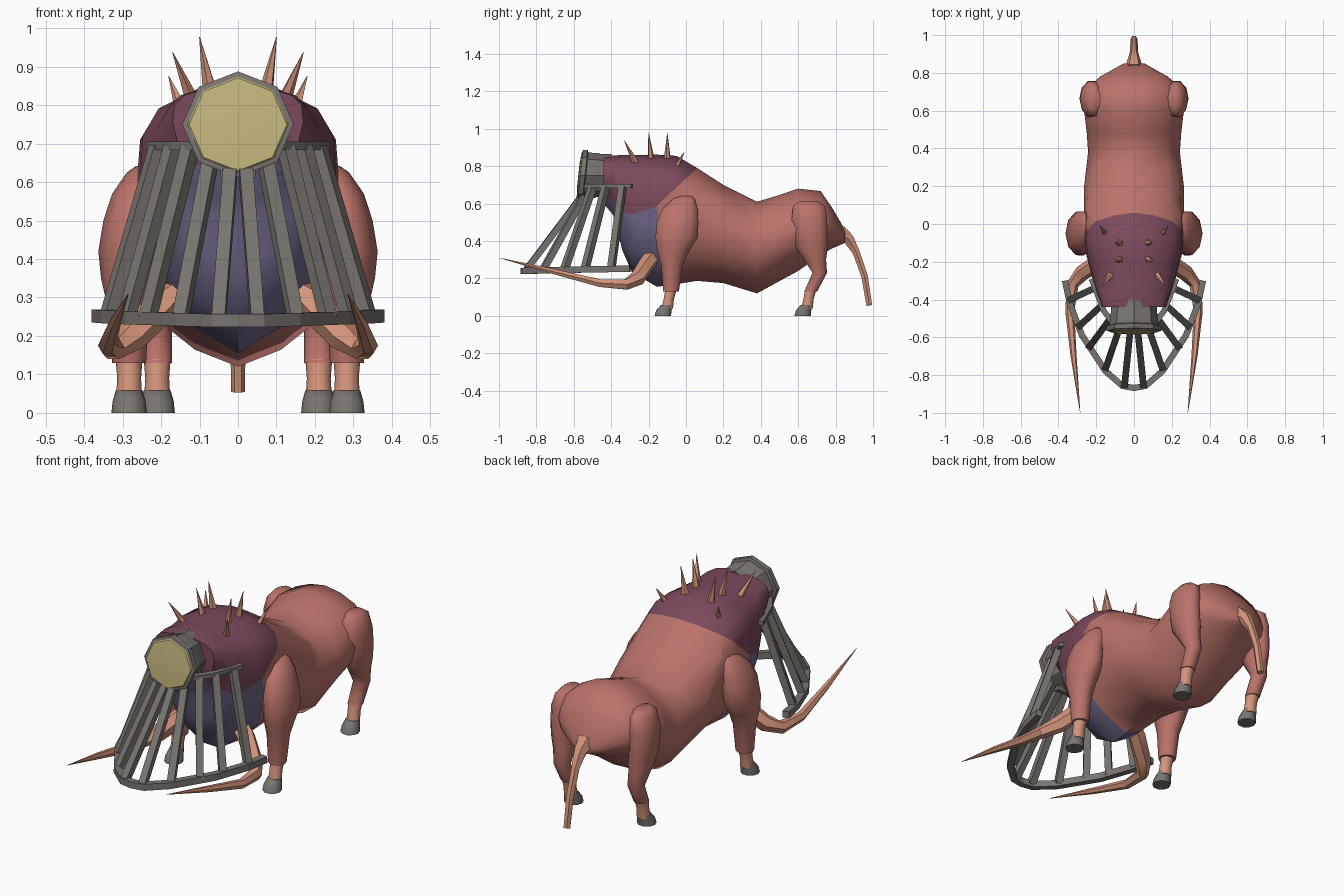
import bpy, bmesh, math
from mathutils import Vector as V

cube = bpy.data.objects.get("Cube")
if cube:
    bpy.data.objects.remove(cube, do_unlink=True)


def material(name, *rgb):
    m = bpy.data.materials.new(name)
    m.use_nodes = True
    m.diffuse_color = (*rgb, 1)
    m.node_tree.nodes["Principled BSDF"].inputs["Base Color"].default_value = (*rgb, 1)
    return m


RED = material("red hide", .49, .17, .145)
MAROON = material("maroon cape", .20, .068, .11)
VIOLET = material("violet chest", .17, .14, .26)
FLESH = material("pale flesh", .66, .30, .20)
GREY = material("iron grey", .19, .175, .16)
YELLOW = material("lamp yellow", .54, .46, .20)
UP = V((0, 0, 1))


def finish(name, bm, mats, angle=38):
    bmesh.ops.recalc_face_normals(bm, faces=bm.faces[:])
    me = bpy.data.meshes.new(name)
    bm.to_mesh(me)
    bm.free()
    for m in mats:
        me.materials.append(m)
    ob = bpy.data.objects.new(name, me)
    bpy.context.collection.objects.link(ob)
    if angle:
        bpy.ops.object.select_all(action='DESELECT')
        ob.select_set(True)
        bpy.context.view_layer.objects.active = ob
        bpy.ops.object.shade_smooth_by_angle(angle=math.radians(angle))
    return ob


def skin(rings):
    """Bridge closed rings of points and cap both ends."""
    bm = bmesh.new()
    loops = [[bm.verts.new(p) for p in ring] for ring in rings]
    n = len(loops[0])
    for a, b in zip(loops, loops[1:]):
        for i in range(n):
            j = (i + 1) % n
            bm.faces.new((a[i], a[j], b[j], b[i]))
    bm.faces.new(loops[0])
    bm.faces.new(loops[-1])
    return bm


def circle(n):
    return [(math.cos(a), math.sin(a)) for a in (math.tau * i / n for i in range(n))]


def column(name, rows, mat, side=1, n=10):
    """Stack of level ellipses: x, y, z, x radius, y radius."""
    rings = [[(side * (x + rx * c), y + ry * s, z) for c, s in circle(n)]
             for x, y, z, rx, ry in rows]
    return finish(name, skin(rings), [mat], 50)


def frames(path):
    """Point, sideways and upward directions along a path."""
    for i, p in enumerate(path):
        t = (path[min(i + 1, len(path) - 1)] - path[max(i - 1, 0)]).normalized()
        s = t.cross(UP).normalized()
        yield p, s, s.cross(t)


def tube(name, rows, mat, side=1, n=6):
    path = [V((side * x, y, z)) for x, y, z, r in rows]
    rings = [[p + (s * c + u * d) * row[3] for c, d in circle(n)]
             for (p, s, u), row in zip(frames(path), rows)]
    return finish(name, skin(rings), [mat])


def strip(name, path, width, height):
    corners = ((1, 1), (1, -1), (-1, -1), (-1, 1))
    rings = [[p + s * a * width / 2 + u * b * height / 2 for a, b in corners]
             for p, s, u in frames([V(p) for p in path])]
    return finish(name, skin(rings), [GREY], 0)


# Body: a broad chest section blending to a rounder rump section
chest = [(0, 1), (.42, .94), (.81, .8), (.97, .6), (1, .25),
         (.92, -.2), (.72, -.58), (.45, -.8), (0, -1)]
rump = [(0, 1), (.36, .91), (.69, .71), (.91, .4), (1, .04),
        (.93, -.32), (.74, -.6), (.46, -.82), (0, -1)]
spine = [  # y, half width, bottom, top
    (-.44, .17, .60, .852), (-.39, .185, .54, .857), (-.34, .205, .35, .86),
    (-.29, .22, .235, .86), (-.155, .255, .155, .862), (-.05, .264, .17, .855),
    (.06, .264, .187, .79), (.2, .264, .175, .70), (.38, .243, .12, .61),
    (.48, .25, .175, .64), (.6, .264, .24, .68), (.72, .245, .325, .667),
    (.78, .18, .36, .58), (.85, .055, .39, .46)]
rings = []
for y, w, lo, hi in spine:
    k = min(max((y + .1) / .45, 0), 1)
    side = [V(a).lerp(V(b), k) for a, b in zip(chest, rump)]
    loop = side + [V((-p.x, p.y)) for p in side[-2:0:-1]]
    rings.append([(w * p.x, y, (lo + hi) / 2 + p.y * (hi - lo) / 2) for p in loop])
bm = skin(rings)

# Colour borders cut into the hide
cape_back = (V((0, -.16, .585)), V((0, -.215, .23)).normalized())
cape_low = (V((0, -.16, .585)), V((0, -.06, .19)).normalized())
chest_back = (V((0, -.16, .59)), V((0, -.97, -.23)).normalized())
brows = [(V((s * .215, 0, .53)), V((s * .72, 0, .69))) for s in (1, -1)]
for co, no in (cape_back, cape_low, chest_back, *brows):
    front = [f for f in bm.faces if f.calc_center_median().y < .3]
    geom = {g for f in front for g in (f, *f.edges, *f.verts)}
    bmesh.ops.bisect_plane(bm, geom=list(geom), plane_co=co, plane_no=no)


def ahead(p, plane):
    return (p - plane[0]).dot(plane[1]) > 0


for f in bm.faces:
    c = f.calc_center_median()
    throat = c.y < -.28 and not any(ahead(c, b) for b in brows)
    if throat or (ahead(c, chest_back) and not ahead(c, cape_low)):
        f.material_index = 2
    elif ahead(c, cape_low) and ahead(c, cape_back):
        f.material_index = 1
finish("body", bm, [RED, MAROON, VIOLET], 55)


# Head lamp: stepped octagonal housing with a domed lens
def lamp(name, rows, mat):
    rings = [[(r * c, y + .1 * (r * s), .75 + r * .95 * s) for c, s in circle(8)]
             for y, r in rows]
    finish(name, skin(rings), [mat])


lamp("lamp_housing", [(-.41, .12), (-.47, .122), (-.475, .125), (-.535, .13),
                      (-.54, .145), (-.565, .145), (-.568, .134)], GREY)
lamp("lamp_lens", [(-.566, .133), (-.572, .127), (-.576, .06)], YELLOW)
strip("lamp_bracket", [(-.045, -.55, .625), (.045, -.55, .625)], .03, .025)

# Cage: lower hoop, two upper rails and slats between
hoop = [(.365, -.30, .252), (.34, -.42, .25), (.275, -.59, .247),
        (.15, -.78, .243), (.06, -.858, .24)]
strip("cage_hoop", hoop + [(0, -.868, .24)] +
      [(-x, y, z) for x, y, z in reversed(hoop)], .033, .034)
slats = [((.02, -.565, .63), (.05, -.855, .245)),
         ((.075, -.545, .64), (.15, -.765, .245)),
         ((.125, -.50, .69), (.235, -.65, .247)),
         ((.17, -.43, .69), (.29, -.54, .248)),
         ((.21, -.34, .69), (.338, -.40, .25))]

leg_parts = {
    "front_leg": [(.245, 0, .642, .02, .03), (.255, -.012, .625, .034, .062),
                  (.27, -.033, .57, .057, .10), (.28, -.045, .50, .07, .117),
                  (.287, -.05, .42, .076, .119), (.288, -.068, .35, .068, .092),
                  (.285, -.075, .27, .053, .06), (.283, -.08, .13, .044, .044)],
    "hind_leg": [(.21, .655, .612, .032, .055), (.215, .658, .585, .052, .09),
                 (.224, .66, .52, .062, .10), (.227, .665, .44, .062, .095),
                 (.222, .672, .37, .06, .09), (.217, .69, .30, .05, .062),
                 (.213, .715, .23, .041, .041), (.21, .667, .13, .038, .036)]}
tusk = [(.13, -.175, .32, .045), (.19, -.205, .285, .045), (.275, -.26, .20, .042),
        (.325, -.32, .168, .032), (.34, -.46, .175, .024),
        (.32, -.70, .235, .016), (.285, -.998, .31, .001)]
spikes = [((.115, -.26, .80), (.17, -.33, .937)), ((.07, -.185, .82), (.10, -.2, .977)),
          ((.07, -.10, .82), (.10, -.1, .977)), ((.14, -.065, .77), (.18, -.01, .875))]

for side, tag in ((1, "left"), (-1, "right")):
    strip(f"cage_rail_{tag}", [(side * x, y, .695) for x, y in
                              ((.10, -.54), (.16, -.46), (.225, -.29))], .03, .022)
    for i, ends in enumerate(slats):
        strip(f"cage_slat_{tag}_{i}", [(side * x, y, z) for x, y, z in ends], .035, .034)
    # Legs with shank and hoof
    for name, rows in leg_parts.items():
        x, y = rows[-1][:2]
        column(f"{name}_{tag}", rows, RED, side)
        column(f"{name}_shank_{tag}", [(x, y, .14, .035, .032),
               (x, y - .012, .09, .031, .029), (x, y - .02, .04, .034, .032)], FLESH, side)
        column(f"{name}_hoof_{tag}", [(x, y - .022, .058, .035, .034),
               (x, y - .038, .03, .043, .043), (x, y - .044, 0, .046, .046)], GREY, side)
    tube(f"tusk_{tag}", tusk, FLESH, side)
    for i, (a, b) in enumerate(spikes):
        tube(f"spike_{tag}_{i}", [(*a, .021), (*b, .001)], FLESH, side, 5)

# Tail
tube("tail", [(0, .82, .445, .05), (0, .87, .41, .034), (0, .91, .34, .022),
              (0, .955, .21, .02), (0, .98, .055, .018)], FLESH)
